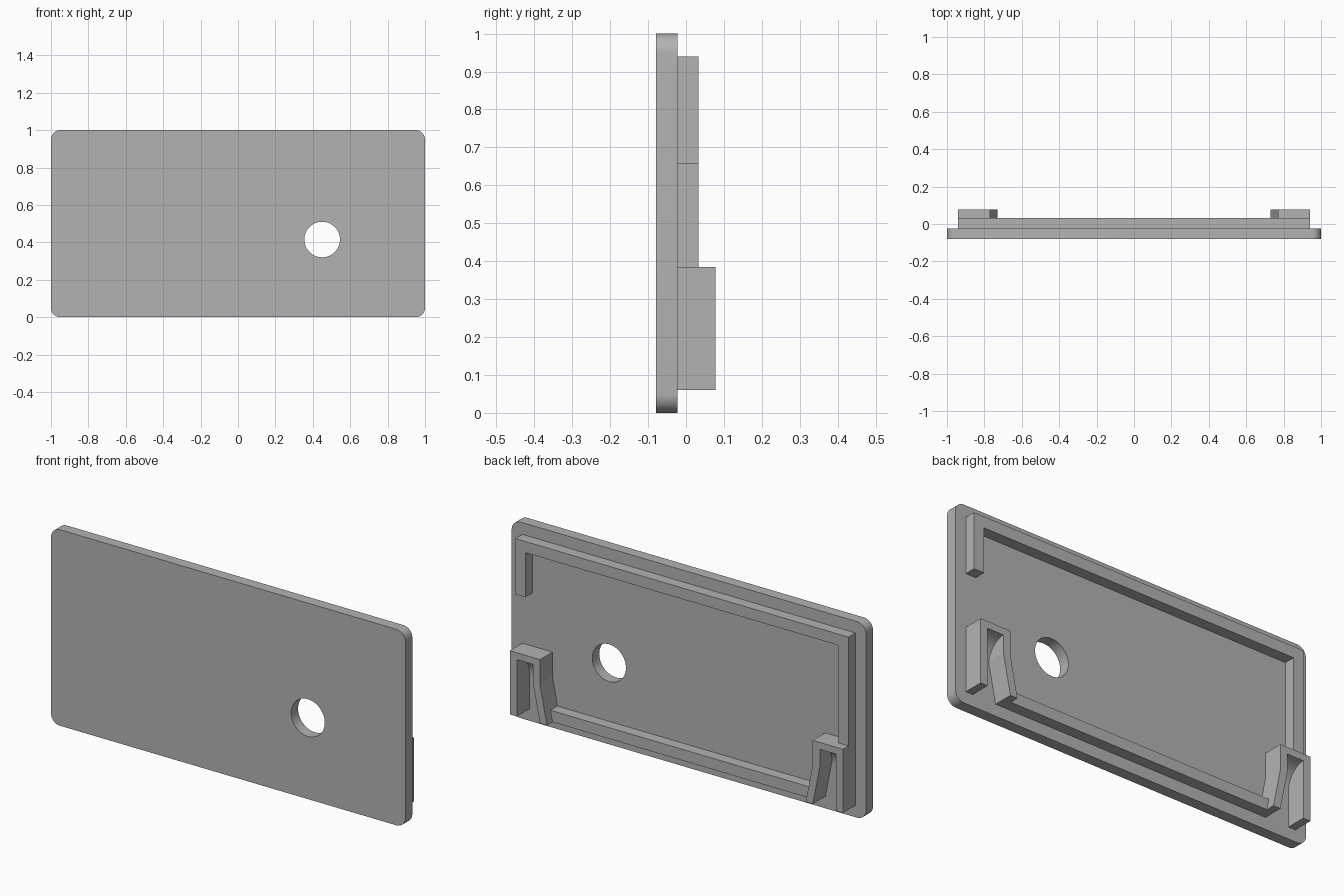
import bpy
import bmesh
from math import sin, cos, pi
from mathutils import Vector

cube = bpy.data.objects.get("Cube")
if cube:
    bpy.data.objects.remove(cube, do_unlink=True)

grey = bpy.data.materials.new("plain grey")
grey.use_nodes = True
grey.diffuse_color = (0.45, 0.45, 0.45, 1)
grey.node_tree.nodes["Principled BSDF"].inputs["Base Color"].default_value = (0.45, 0.45, 0.45, 1)

FRONT, BACK, RIM, CLIP = -0.079, -0.023, 0.033, 0.078   # depth levels along y
EDGE, LOW, HIGH = 0.94, 0.06, 0.94                      # outer limits of the rim
WALL = 0.057                                            # rim thickness


def prism(name, points, start, end, axis="Y"):
    """Extrude an outline of (x, z) along y, or of (y, z) along x."""
    bm = bmesh.new()
    if axis == "Y":
        verts = [bm.verts.new((a, start, b)) for a, b in points]
        shift = Vector((0, end - start, 0))
    else:
        verts = [bm.verts.new((start, a, b)) for a, b in points]
        shift = Vector((end - start, 0, 0))
    face = bm.faces.new(verts)
    grown = bmesh.ops.extrude_face_region(bm, geom=[face], use_keep_orig=True)
    moved = [g for g in grown["geom"] if isinstance(g, bmesh.types.BMVert)]
    bmesh.ops.translate(bm, verts=moved, vec=shift)
    bmesh.ops.recalc_face_normals(bm, faces=bm.faces)
    mesh = bpy.data.meshes.new(name)
    bm.to_mesh(mesh)
    bm.free()
    mesh.materials.append(grey)
    obj = bpy.data.objects.new(name, mesh)
    bpy.context.collection.objects.link(obj)
    return obj


def arc(cx, cz, rx, rz, a0, a1, steps):
    angles = [a0 + (a1 - a0) * i / steps for i in range(steps + 1)]
    return [(cx + rx * cos(a), cz + rz * sin(a)) for a in angles]


def activate(obj):
    bpy.ops.object.select_all(action="DESELECT")
    obj.select_set(True)
    bpy.context.view_layer.objects.active = obj


# Rounded panel with a round through hole
R = 0.05
corners = [(1 - R, 1 - R), (R - 1, 1 - R), (R - 1, R), (1 - R, R)]
outline = []
for i, (cx, cz) in enumerate(corners):
    outline += arc(cx, cz, R, R, i * pi / 2, (i + 1) * pi / 2, 10)
panel = prism("panel", outline, FRONT, BACK)
cutter = prism("hole_cutter", arc(0.45, 0.415, 0.095, 0.095, 0, 2 * pi * 63 / 64, 63), -0.2, 0.2)
cutter.hide_render = True
hole = panel.modifiers.new("hole", "BOOLEAN")
hole.operation = "DIFFERENCE"
hole.solver = "EXACT"
hole.object = cutter
activate(panel)
bpy.ops.object.modifier_apply(modifier=hole.name)
bpy.data.objects.remove(cutter, do_unlink=True)

# Upper rim: a bar with a short leg on one side and a long leg on the other
SHORT, CLIP_TOP = 0.656, 0.385
inner = EDGE - WALL
prism("upper_rim", [(-EDGE, CLIP_TOP), (-EDGE, HIGH), (EDGE, HIGH), (EDGE, SHORT),
                    (inner, SHORT), (inner, HIGH - WALL), (-inner, HIGH - WALL),
                    (-inner, CLIP_TOP)], BACK, RIM)

# Lower rim between the two clips
prism("lower_rim", [(-0.75, LOW), (0.75, LOW), (0.75, LOW + WALL), (-0.75, LOW + WALL)], BACK, RIM)

# Clips: arch with a straight outer leg, a bent inner leg and a curved ramp in the slot
T, BEND, SLOT_TOP = 0.04, 0.26, 0.35
TOP_IN, FOOT_IN = 0.77, 0.73
arch = [(EDGE, LOW), (EDGE, CLIP_TOP), (TOP_IN, CLIP_TOP), (TOP_IN, BEND), (FOOT_IN, LOW),
        (FOOT_IN + T, LOW), (TOP_IN + T, BEND), (TOP_IN + T, SLOT_TOP),
        (EDGE - T, SLOT_TOP), (EDGE - T, LOW)]
depth = CLIP - BACK
ramp = [(BACK, SLOT_TOP)] + arc(CLIP, SLOT_TOP - 0.11, depth, 0.11, pi / 2, pi, 12)
smooth = [panel]
for side, s in (("left", 1), ("right", -1)):
    prism(side + "_clip", [(s * x, z) for x, z in arch], BACK, CLIP)
    smooth.append(prism(side + "_clip_ramp", ramp, s * (TOP_IN + T), s * (EDGE - T), "X"))

# Smooth the round surfaces, keep the hard edges
for obj in smooth:
    activate(obj)
    bpy.ops.object.shade_smooth_by_angle()
